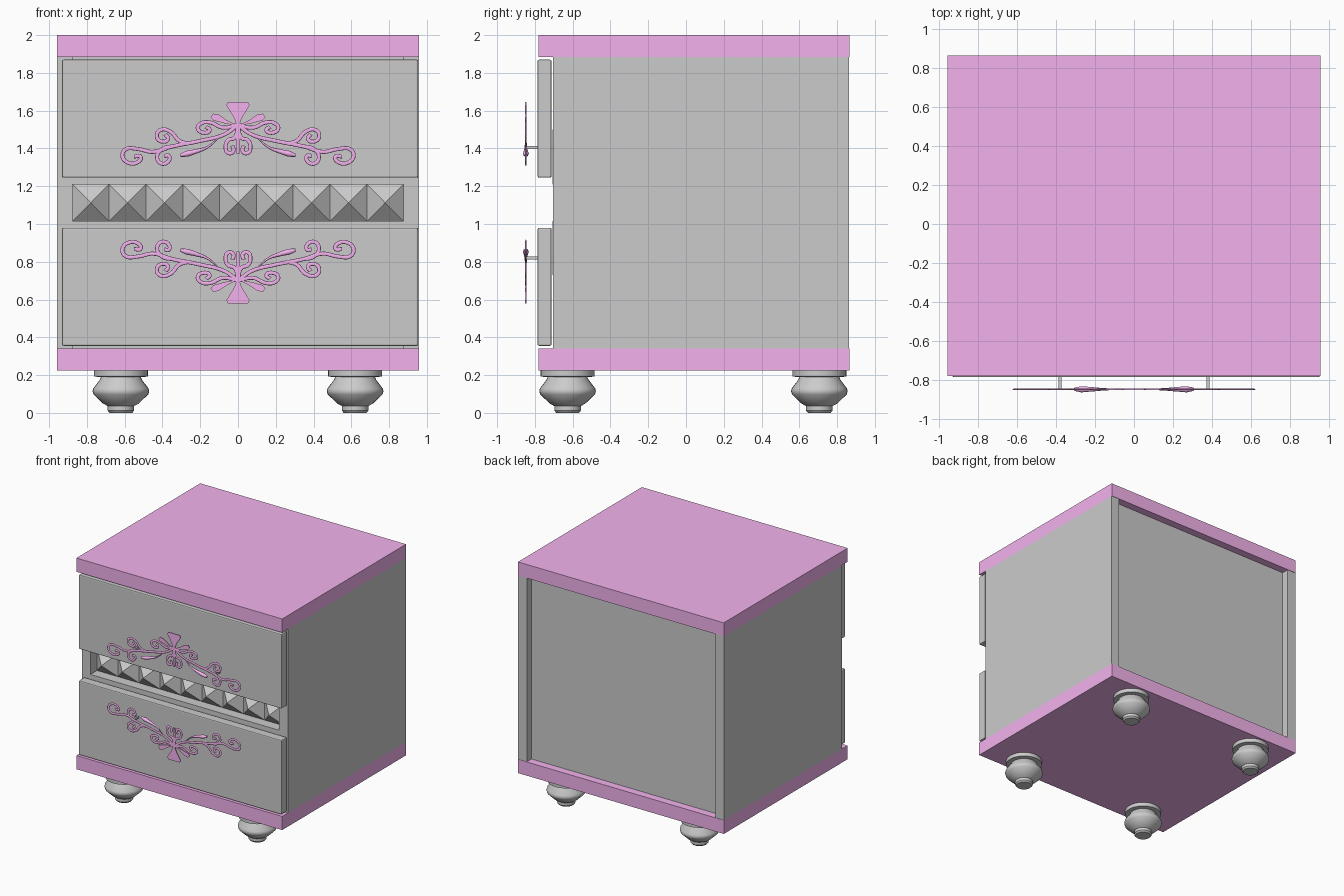
import bpy, bmesh, math

if "Cube" in bpy.data.objects:
    bpy.data.objects.remove(bpy.data.objects["Cube"])

pink = bpy.data.materials.new("pink")
pink.diffuse_color = (0.9, 0.45, 0.85, 1)
pink.use_nodes = True
pink.node_tree.nodes["Principled BSDF"].inputs["Base Color"].default_value = pink.diffuse_color


def add_mesh(name, bm, mat=None):
    bmesh.ops.recalc_face_normals(bm, faces=bm.faces)
    me = bpy.data.meshes.new(name)
    bm.to_mesh(me)
    bm.free()
    ob = bpy.data.objects.new(name, me)
    bpy.context.collection.objects.link(ob)
    if mat:
        me.materials.append(mat)
    return ob


def activate(ob):
    bpy.ops.object.select_all(action='DESELECT')
    ob.select_set(True)
    bpy.context.view_layer.objects.active = ob


def box(name, x, y, z, mat=None, bevel=0):
    bm = bmesh.new()
    bmesh.ops.create_cube(bm, size=1)
    for v in bm.verts:
        v.co = [(a + b) / 2 + c * (b - a) for (a, b), c in zip((x, y, z), v.co)]
    ob = add_mesh(name, bm, mat)
    if bevel:
        m = ob.modifiers.new("bevel", 'BEVEL')
        m.width, m.segments = bevel, 2
    return ob


# Cabinet body
W, IN = 0.957, 0.877
box("top_slab", (-W, W), (-0.78, 0.865), (1.885, 2), pink)
box("bottom_slab", (-W, W), (-0.78, 0.865), (0.225, 0.34), pink)
box("left_side", (-W, -IN), (-0.705, 0.862), (0.34, 1.885))
box("right_side", (IN, W), (-0.705, 0.862), (0.34, 1.885))
box("back_panel", (-IN, IN), (0.76, 0.80), (0.34, 1.885))

# Recessed band between the drawers: rails, backing and a row of pyramids
box("band_backing", (-IN, IN), (-0.62, -0.59), (0.73, 1.5))
box("lower_rail", (-IN, IN), (-0.707, -0.62), (0.73, 1.015))
box("upper_rail", (-IN, IN), (-0.707, -0.62), (1.21, 1.5))
bm = bmesh.new()
step = 2 * IN / 9
for i in range(9):
    x0 = -IN + i * step
    base = [bm.verts.new((x, -0.62, z)) for x, z in
            ((x0, 1.015), (x0 + step, 1.015), (x0 + step, 1.21), (x0, 1.21))]
    tip = bm.verts.new((x0 + step / 2, -0.703, 1.1125))
    bm.faces.new(base)
    for k in range(4):
        bm.faces.new((base[k], base[(k + 1) % 4], tip))
add_mesh("pyramid_band", bm)

# Drawer fronts
for name, z in (("upper", (1.245, 1.87)), ("lower", (0.355, 0.98))):
    box(name + "_drawer_front", (-0.932, 0.954), (-0.786, -0.712), z, bevel=0.008)

# Turned feet
PROFILE = [(0, 0.225), (0.143, 0.225), (0.143, 0.192), (0.105, 0.19), (0.112, 0.175),
           (0.146, 0.13), (0.15, 0.115), (0.145, 0.098), (0.095, 0.05), (0.07, 0.036),
           (0.07, 0.012), (0.06, 0), (0, 0)]


def foot(name, x, y):
    bm = bmesh.new()
    vs = [bm.verts.new((r, 0, z)) for r, z in PROFILE]
    es = [bm.edges.new(p) for p in zip(vs, vs[1:])]
    bmesh.ops.spin(bm, geom=vs + es, cent=(0, 0, 0), axis=(0, 0, 1),
                   angle=2 * math.pi, steps=32)
    bmesh.ops.remove_doubles(bm, verts=bm.verts, dist=0.0005)
    ob = add_mesh(name, bm)
    ob.location = (x, y, 0)
    activate(ob)
    bpy.ops.object.shade_smooth_by_angle(angle=math.radians(35))


for sx, side in ((-1, "left"), (1, "right")):
    foot("front_%s_foot" % side, sx * 0.62, -0.627)
    foot("back_%s_foot" % side, sx * 0.62, 0.706)

# Scrollwork handle, right half as (x, z) strokes
STROKES = [
    # main vine with end curl
    [(0, 1.525), (0.07, 1.475), (0.2, 1.44), (0.35, 1.41), (0.45, 1.382), (0.53, 1.397),
     (0.595, 1.395), (0.612, 1.36), (0.585, 1.326), (0.53, 1.328), (0.515, 1.355), (0.55, 1.358)],
    # upper curl on the vine
    [(0.26, 1.425), (0.31, 1.44), (0.36, 1.49), (0.41, 1.498), (0.43, 1.465), (0.405, 1.437),
     (0.37, 1.45), (0.385, 1.475)],
    # lower curl on the vine
    [(0.34, 1.412), (0.4, 1.398), (0.428, 1.36), (0.41, 1.322), (0.37, 1.33), (0.365, 1.36),
     (0.39, 1.36)],
    # curl beside the centre
    [(0, 1.525), (0.08, 1.51), (0.15, 1.538), (0.2, 1.53), (0.213, 1.505), (0.18, 1.483),
     (0.15, 1.497), (0.17, 1.515)],
    # drooping petal loop
    [(0, 1.52), (0.02, 1.455), (0.05, 1.445), (0.066, 1.41), (0.05, 1.375), (0.025, 1.385),
     (0.03, 1.415)],
]
# Tapered leaf: (x, z, radius)
LEAF = [(0.1, 1.46, 0.3), (0.16, 1.408, 0.6), (0.22, 1.385, 1.1), (0.27, 1.372, 1.5),
        (0.305, 1.363, 0.8)]
# Flat plates
FLARE = [(-0.008, 1.37), (0.008, 1.37), (0.012, 1.54), (0.025, 1.57), (0.062, 1.628),
         (0.052, 1.647), (-0.052, 1.647), (-0.062, 1.628), (-0.025, 1.57), (-0.012, 1.54)]
PETAL = [(0, 1.52), (0.06, 1.53), (0.13, 1.548), (0.145, 1.565), (0.132, 1.585),
         (0.1, 1.578), (0.06, 1.55)]
MID = 1.1125


def flip(z, up):
    return z if up else 2 * MID - z


def strokes(name, lines, up, flat):
    cu = bpy.data.curves.new(name, 'CURVE')
    cu.dimensions = '3D'
    cu.bevel_depth, cu.bevel_resolution, cu.resolution_u = 0.0105, 2, 6
    cu.use_fill_caps = True
    for sx in (-1, 1):
        for line in lines:
            sp = cu.splines.new('BEZIER')
            sp.bezier_points.add(len(line) - 1)
            for bp, p in zip(sp.bezier_points, line):
                bp.co = (sx * p[0], 0, flip(p[1], up))
                bp.radius = p[2] if len(p) > 2 else 1
                bp.handle_left_type = bp.handle_right_type = 'AUTO'
    cu.materials.append(pink)
    ob = bpy.data.objects.new(name, cu)
    bpy.context.collection.objects.link(ob)
    ob.location.y, ob.scale.y = -0.848, flat
    activate(ob)
    bpy.ops.object.convert(target='MESH')


def plate(name, shapes, up):
    bm = bmesh.new()
    for pts in shapes:
        face = bm.faces.new([bm.verts.new((x, -0.852, flip(z, up))) for x, z in pts])
        ext = bmesh.ops.extrude_face_region(bm, geom=[face])
        for v in ext["geom"]:
            if isinstance(v, bmesh.types.BMVert):
                v.co.y = -0.844
    add_mesh(name, bm, pink)


for up, side in ((True, "upper"), (False, "lower")):
    strokes(side + "_handle_scrolls", STROKES, up, 0.35)
    strokes(side + "_handle_leaves", [LEAF], up, 1)
    plate(side + "_handle_centre", [FLARE, PETAL, [(-x, z) for x, z in PETAL]], up)
    # Pins joining handle to drawer
    for sx in (-1, 1):
        z = flip(1.405, up)
        box("%s_handle_pin_%s" % (side, "left" if sx < 0 else "right"),
            (sx * 0.38 - 0.008, sx * 0.38 + 0.008), (-0.848, -0.78), (z - 0.008, z + 0.008))
